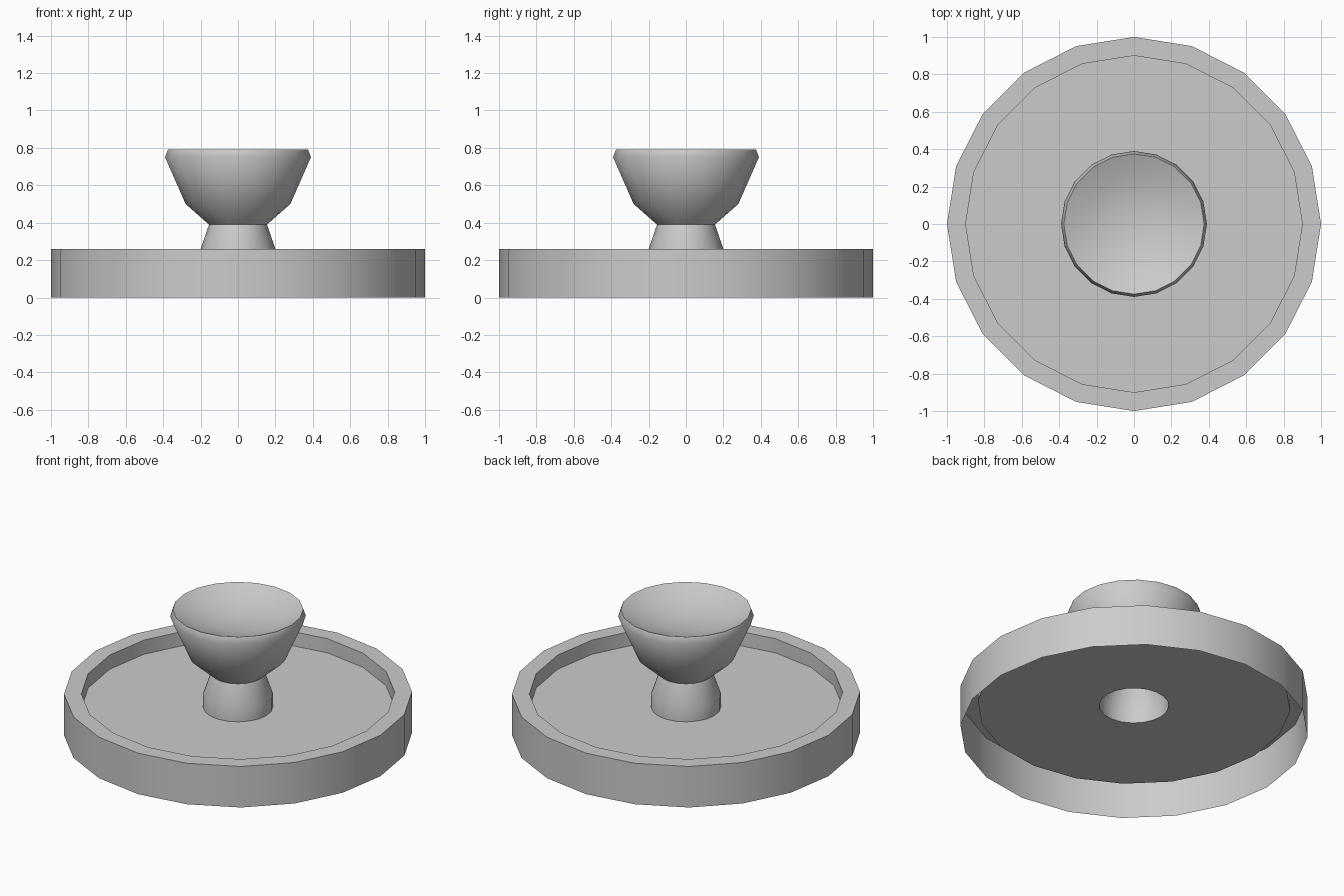
import bpy
import bmesh
from math import cos, sin, tau, radians

if "Cube" in bpy.data.objects:
    bpy.data.objects.remove(bpy.data.objects["Cube"])

SIDES = 20


def lathe(name, profile, smooth_angle):
    """Revolve an open (radius, z) profile around the z axis."""
    bm = bmesh.new()
    rings = []
    for r, z in profile:
        if r == 0:
            rings.append([bm.verts.new((0, 0, z))] * SIDES)
        else:
            rings.append([bm.verts.new((r * cos(tau * i / SIDES), r * sin(tau * i / SIDES), z))
                          for i in range(SIDES)])
    for low, high in zip(rings, rings[1:]):
        for i in range(SIDES):
            j = (i + 1) % SIDES
            corners = [low[i], low[j], high[j], high[i]]
            bm.faces.new(list(dict.fromkeys(corners)))
    mesh = bpy.data.meshes.new(name)
    bm.to_mesh(mesh)
    bm.free()
    obj = bpy.data.objects.new(name, mesh)
    bpy.context.collection.objects.link(obj)
    bpy.ops.object.select_all(action='DESELECT')
    obj.select_set(True)
    bpy.context.view_layer.objects.active = obj
    bpy.ops.object.shade_smooth_by_angle(angle=radians(smooth_angle))
    return obj


# Thin-walled lid: outer wall, flat rim, recessed floor with an open centre
lathe("lid", [(1.0, 0.0), (1.0, 0.26), (0.9, 0.26), (0.9, 0.17), (0.2, 0.17)], 30)

# Hollow knob: stem, flared cup and dished top
lathe("knob", [(0.2, 0.17), (0.2, 0.26), (0.155, 0.39), (0.28, 0.5), (0.39, 0.75),
               (0.375, 0.79), (0.26, 0.74), (0.13, 0.71), (0.0, 0.70)], 50)
